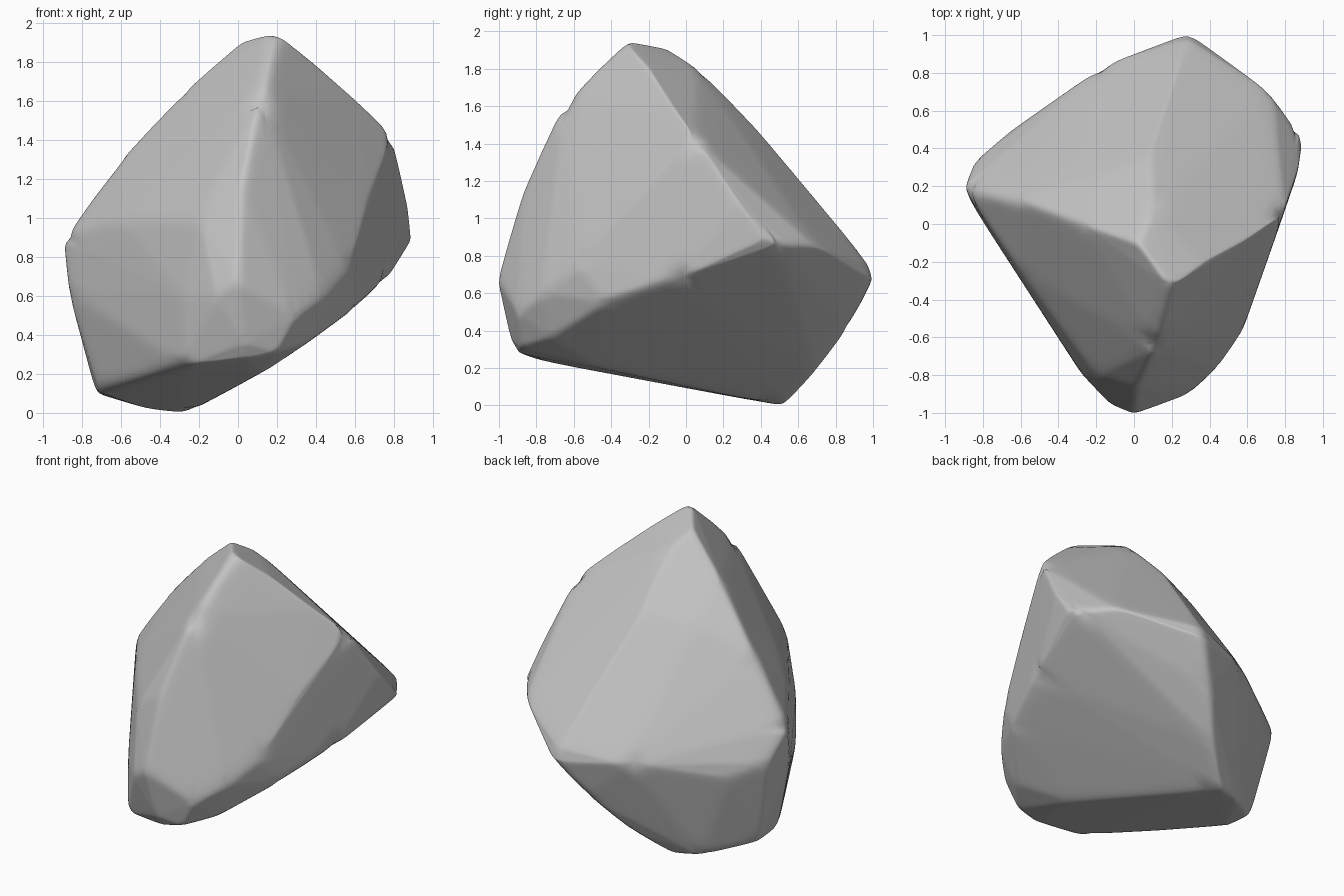
import bpy
import bmesh

cube = bpy.data.objects.get("Cube")
if cube:
    bpy.data.objects.remove(cube, do_unlink=True)

# Worn ridges that bound the broad facets of the boulder
RIDGES = {
    "front": [(.19, -.335, 1.955), (.12, -.65, 1.64), (.02, -.87, 1.16),
              (0, -1.01, .68), (.03, -.94, .36), (.04, -.89, .275)],
    "upper_right": [(.02, -.1, 1.91), (.37, -.2, 1.81), (.62, -.07, 1.59),
                    (.79, .05, 1.43), (.87, .28, 1.08), (.89, .42, .89)],
    "upper_left": [(-.28, 0, 1.65), (-.62, .13, 1.29), (-.9, .19, .91)],
    "left_shoulder": [(-.2, -.8, 1), (-.6, -.25, 1)],
    "left": [(-.87, .12, .62), (-.85, .33, .7), (-.71, .02, .105), (-.73, .25, .1)],
    "back_crown": [(.1, .07, 1.8), (.08, .37, 1.49), (-.25, .25, 1.45)],
    "back": [(-.66, .49, .6), (-.16, .84, .7), (.29, 1.01, .66),
             (.28, .98, .76), (.73, .69, .86), (.87, .5, .86)],
    "back_lower": [(.13, .88, .42), (-.05, .69, .17), (-.26, .52, -.005), (-.45, .47, .015)],
    "right_lower": [(.76, -.04, .68), (.62, -.42, .55), (.36, -.72, .36), (.12, -.45, .2)],
    "right_shoulder": [(.66, -.3, 1.1), (.57, -.58, .75), (.44, -.77, .6), (.3, -.9, .5)],
    "front_lower": [(.2, -.88, .31), (-.12, -.96, .6), (-.28, -.79, .24), (-.28, -.79, .6)],
}

# Solid hull through the ridges
bm = bmesh.new()
for ridge in RIDGES.values():
    for point in ridge:
        bm.verts.new(point)
hull = bmesh.ops.convex_hull(bm, input=bm.verts)
inner = {e for e in hull["geom_interior"] + hull["geom_unused"]
         if isinstance(e, bmesh.types.BMVert)}
bmesh.ops.delete(bm, geom=list(inner), context="VERTS")
bmesh.ops.recalc_face_normals(bm, faces=bm.faces)
for face in bm.faces:
    face.smooth = True
mesh = bpy.data.meshes.new("boulder")
bm.to_mesh(mesh)
bm.free()
boulder = bpy.data.objects.new("boulder", mesh)
bpy.context.collection.objects.link(boulder)

# Finer mesh with softly worn edges
finer = boulder.modifiers.new("finer_mesh", "SUBSURF")
finer.subdivision_type = "SIMPLE"
finer.levels = finer.render_levels = 4
soften = boulder.modifiers.new("worn_edges", "SMOOTH")
soften.factor = .5
soften.iterations = 14

# Plain stone colour
stone = bpy.data.materials.new("grey_stone")
stone.use_nodes = True
colour = (.55, .55, .55, 1)
stone.diffuse_color = colour
bsdf = next(n for n in stone.node_tree.nodes if n.type == "BSDF_PRINCIPLED")
bsdf.inputs["Base Color"].default_value = colour
bsdf.inputs["Roughness"].default_value = .9
mesh.materials.append(stone)
